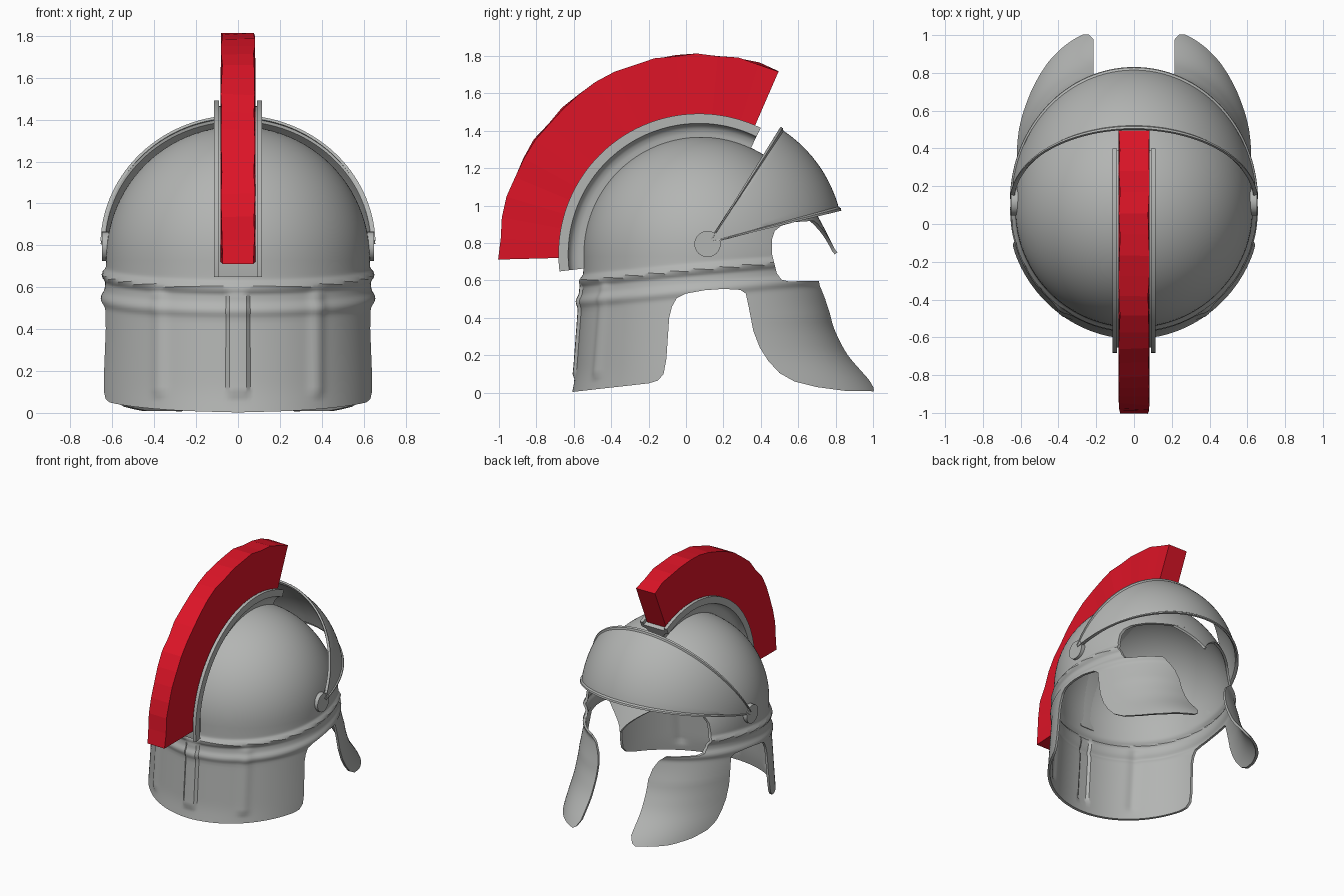
import bpy, bmesh, math, random
from math import sin, cos, pi, radians, exp, sqrt

if "Cube" in bpy.data.objects:
    bpy.data.objects.remove(bpy.data.objects["Cube"])

random.seed(4)
CY, CZ, R = 0.08, 0.74, 0.62      # dome centre and radius


def material(name, col):
    m = bpy.data.materials.new(name)
    m.diffuse_color = (*col, 1)
    m.use_nodes = True
    m.node_tree.nodes["Principled BSDF"].inputs["Base Color"].default_value = m.diffuse_color
    return m


steel = material("steel grey", (0.45, 0.46, 0.45))
red = material("crest red", (0.72, 0.007, 0.02))


def make(name, verts, faces, mat, smooth=True, thick=0):
    me = bpy.data.meshes.new(name)
    me.from_pydata(verts, [], faces)
    bm = bmesh.new()
    bm.from_mesh(me)
    bmesh.ops.recalc_face_normals(bm, faces=bm.faces)
    bm.to_mesh(me)
    bm.free()
    ob = bpy.data.objects.new(name, me)
    bpy.context.collection.objects.link(ob)
    if mat:
        me.materials.append(mat)
    activate(ob)
    if thick:
        s = ob.modifiers.new("thickness", 'SOLIDIFY')
        s.thickness, s.offset = thick, 0
        bpy.ops.object.modifier_apply(modifier=s.name)
    if smooth:
        bpy.ops.object.shade_smooth_by_angle(angle=radians(35))
    return ob


def activate(ob):
    bpy.ops.object.select_all(action='DESELECT')
    ob.select_set(True)
    bpy.context.view_layer.objects.active = ob


def grid_faces(rows, cols, wrap=False):
    n = cols if wrap else cols - 1
    return [(r * cols + c, r * cols + (c + 1) % cols,
             (r + 1) * cols + (c + 1) % cols, (r + 1) * cols + c)
            for r in range(rows - 1) for c in range(n)]


def table(pts, z):
    # piecewise-linear lookup, softened by averaging
    def lin(t):
        if t <= pts[0][0]:
            return pts[0][1]
        for (z0, v0), (z1, v1) in zip(pts, pts[1:]):
            if t <= z1:
                return v0 + (v1 - v0) * (t - z0) / (z1 - z0)
        return pts[-1][1]
    return sum(lin(z + k * 0.015) for k in range(-3, 4)) / 7


SIDE = [(-.1, .665), (.1, .662), (.5, .64), (.6, .625), (.74, .62)]
BACK = [(-.1, .70), (0, .68), (.1, .66), (.3, .645), (.5, .63), (.62, .62)]
FRONT = [(-.05, .99), (.03, .945), (.2, .79), (.35, .715), (.5, .685),
         (.6, .68), (.68, .71), (.74, .72), (.8, .72)]


def bump(t, w):
    return exp(-(t / w) ** 2)


def surf(phi, z):
    # helmet skin: dome above, flaring skirt below
    s, c = sin(phi), cos(phi)
    if z > CZ:
        t = min((z - CZ) / R, 1)
        a = br = R * sqrt(1 - t * t)
        bf = a * (1 + 0.16 * (1 - t) ** 3)
    else:
        a, br, bf = table(SIDE, z), table(BACK, z), table(FRONT, z)
    # cord ridge around the brow, and lip at the top of the skirt
    dz = z - 0.062 * s
    off = 0.02 * bump(dz - 0.66, 0.02) + 0.014 * bump(dz - 0.55, 0.025)
    # embossed ribs on the neck guard
    if s < 0 and z < 0.62:
        fade = min(1, max(0, (z - 0.07) / 0.03)) * min(1, max(0, (0.6 - z) / 0.04))
        x = abs(a * c)
        rib = 0.016 if x < 0.052 else 0
        off += fade * (rib + 0.014 * bump(x - 0.37, 0.03))
    e = 1
    if s > 0:
        e = 0.75 + 0.25 * min(1, max(0, (z - 0.4) / 0.3))
    x = math.copysign(abs(c) ** e, c) * (a + off)
    return (x, CY + s * ((bf if s > 0 else br) + off), z)


# Helmet shell
N = 224
zs = [-0.05 + 0.025 * i for i in range(21)] + [0.465 + 0.0115 * i for i in range(24)]
zs += [CZ + R * sin(radians(3.75 * i)) for i in range(24)]
verts = [surf(2 * pi * i / N, z) for z in zs for i in range(N)]
faces = grid_faces(len(zs), N, True)
verts.append((0, CY, CZ + R))
top = (len(zs) - 1) * N
faces += [(top + i, top + (i + 1) % N, len(verts) - 1) for i in range(N)]
shell = make("helmet_shell", verts, faces, steel, False, 0.018)


def prism(name, poly, lo, hi, axis):
    n = len(poly)
    put = (lambda p, d: (d, p[0], p[1])) if axis == 'X' else (lambda p, d: (p[0], d, p[1]))
    vs = [put(p, lo) for p in poly] + [put(p, hi) for p in poly]
    fs = [tuple(range(n)), tuple(range(n, 2 * n))]
    fs += [(i, (i + 1) % n, n + (i + 1) % n, n + i) for i in range(n)]
    ob = make(name, vs, fs, None, False)
    ob.hide_render = True
    return ob


# Cut-outs: ear gap, eye opening, gap between the cheek guards
ear = [(-.7, -.1), (-.62, 0), (-.6, .005), (-.2, .05), (-.15, .065), (-.12, .1),
       (-.105, .18), (-.09, .4), (-.075, .46), (-.05, .505), (0, .53), (.1, .548),
       (.2, .555), (.29, .55), (.32, .53), (.335, .46), (.36, .33), (.395, .24),
       (.44, .17), (.5, .105), (.58, .06), (.7, .03), (.85, .01), (1.3, .003), (1.3, -.1)]
eye = [(.46, .74), (.46, .82), (.475, .865), (.51, .893), (.58, .912), (.7, .92),
       (1.3, .92), (1.3, .598), (.68, .598), (.55, .595), (.51, .605), (.485, .64)]
half = [(.31, -.1), (.28, .0), (.24, .025), (.215, .07), (.215, .42), (.235, .5),
        (.27, .56), (.33, .61)]
chin = half + [(-x, z) for x, z in reversed(half)]
for cutter in (prism("ear_cutter", ear, -1, 1, 'X'),
               prism("eye_cutter", eye, -1, 1, 'X'),
               prism("chin_cutter", chin, 0.3, 1.3, 'Y')):
    activate(shell)
    b = shell.modifiers.new("cut", 'BOOLEAN')
    b.operation, b.solver, b.object = 'DIFFERENCE', 'EXACT', cutter
    bpy.ops.object.modifier_apply(modifier=b.name)
    bpy.data.objects.remove(cutter)
activate(shell)
bpy.ops.object.shade_smooth_by_angle(angle=radians(35))

# Pointed nose piece below the brow
verts = []
for i in range(13):
    t = i / 12
    z = 0.745 + 0.18 * t
    w = 0.005 + 0.2 * t ** 1.5
    a = R * sqrt(1 - ((z - CZ) / R) ** 2)
    verts += [surf(math.acos(w * (k / 6 - 1) / a), z) for k in range(13)]
make("nose_piece", verts, grid_faces(13, 13), steel, True, 0.018)

# Visor: a slice of a sphere turned about the side pivots, with a raised rim
PY, PZ = 0.12, 0.80
fr = [0, .02, .04, .06] + [.06 + .088 * i for i in range(1, 10)] + [.9, .94, .96, .98, 1]
verts = []
for f in fr:
    al = radians(13.7 + 44.5 * f)
    rim = 0.01 if (f < 0.03 or f > 0.97) else 0
    for k in range(65):
        be = radians(-88 + 176 * k / 64)
        r = (0.715 + rim) * cos(be)
        verts.append(((0.64 + rim) * sin(be), PY + r * cos(al), PZ + r * sin(al)))
make("visor", verts, grid_faces(len(fr), 65), steel, True, 0.014)

# Pivot discs
for side, x in (("right", 0.63), ("left", -0.63)):
    bpy.ops.mesh.primitive_cylinder_add(vertices=32, radius=0.07, depth=0.04,
                                        location=(x, PY - 0.005, PZ - 0.005),
                                        rotation=(0, pi / 2, 0))
    ob = bpy.context.object
    ob.name = "pivot_disc_" + side
    ob.data.materials.append(steel)
    bpy.ops.object.shade_smooth_by_angle(angle=radians(35))


def sweep(name, section, a0, a1, steps, mat, smooth, jitter=0):
    # sweep an (x, radius) section around the dome centre
    n = len(section)
    vs = []
    for i in range(steps + 1):
        an = radians(a0 + (a1 - a0) * i / steps)
        for x, r in section:
            if jitter and r > 1:
                r += random.uniform(-jitter, jitter * 0.3)
                x *= 1 - random.uniform(0, jitter * 10)
            vs.append((x, 0.07 + r * cos(an), CZ + r * sin(an)))
    fs = grid_faces(steps + 1, n, True)
    fs += [tuple(range(n)), tuple(range(steps * n, steps * n + n))]
    return make(name, vs, fs, mat, smooth)


# Crest holder: narrow stem flaring into a tray
h = [(.06, .60), (.06, .645), (.068, .672), (.085, .692), (.115, .70),
     (.115, .752), (.09, .752), (.09, .725)]
sweep("crest_holder", h + [(-x, r) for x, r in reversed(h)], 64, 187, 64, steel, True)

# Faceted red crest
sweep("crest", [(.083, .715), (.083, 1.073), (-.083, 1.073), (-.083, .715)],
      66.5, 181.5, 19, red, False, 0.012)
